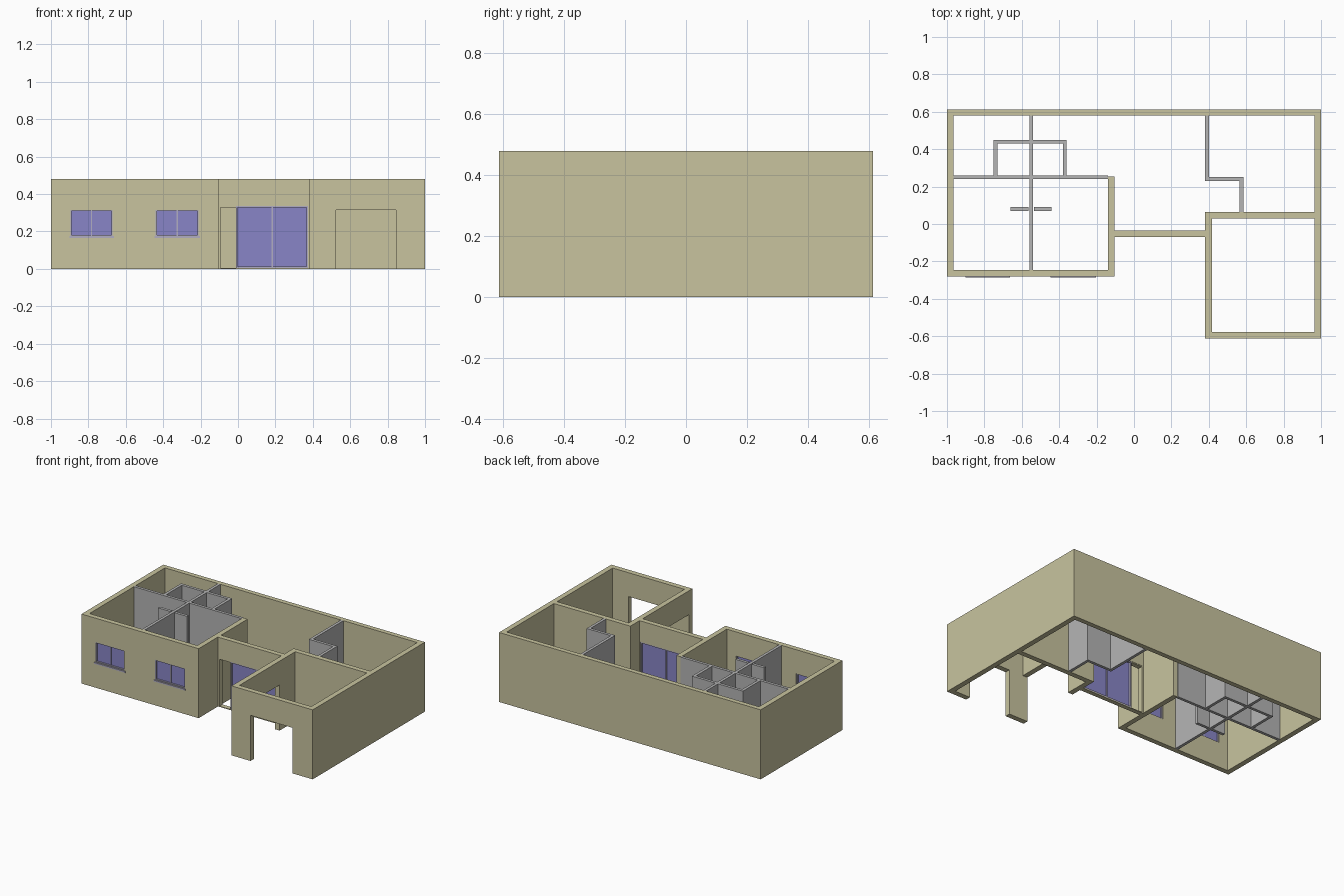
import bpy, bmesh

if "Cube" in bpy.data.objects:
    bpy.data.objects.remove(bpy.data.objects["Cube"])

H = 0.48          # wall height
TOP = 0.315       # window and garage opening head
DOOR = 0.335      # entry head


def material(name, rgb):
    m = bpy.data.materials.new(name)
    m.diffuse_color = (*rgb, 1)
    m.use_nodes = True
    m.node_tree.nodes["Principled BSDF"].inputs["Base Color"].default_value = m.diffuse_color
    return m


KHAKI = material("khaki wall", (0.58, 0.55, 0.345))
GREY = material("grey partition", (0.46, 0.46, 0.46))
GLASS = material("violet glass", (0.25, 0.235, 0.57))
FRAME = material("pale frame", (0.44, 0.42, 0.54))


def finish(name, bm, mat):
    bmesh.ops.recalc_face_normals(bm, faces=bm.faces)
    me = bpy.data.meshes.new(name)
    bm.to_mesh(me)
    bm.free()
    me.materials.append(mat)
    ob = bpy.data.objects.new(name, me)
    bpy.context.scene.collection.objects.link(ob)
    return ob


def prism(name, pts, z0, z1, mat):
    bm = bmesh.new()
    face = bm.faces.new([bm.verts.new((x, y, z0)) for x, y in pts])
    new = bmesh.ops.extrude_face_region(bm, geom=[face])["geom"]
    bmesh.ops.translate(bm, vec=(0, 0, z1 - z0),
                        verts=[v for v in new if isinstance(v, bmesh.types.BMVert)])
    return finish(name, bm, mat)


def boxes(name, items, mat):
    """One object made of boxes given as x0, x1, y0, y1, z0, z1."""
    bm = bmesh.new()
    for x0, x1, y0, y1, z0, z1 in items:
        for v in bmesh.ops.create_cube(bm, size=1)["verts"]:
            v.co = (x1 if v.co.x > 0 else x0, y1 if v.co.y > 0 else y0,
                    z1 if v.co.z > 0 else z0)
    return finish(name, bm, mat)


def cut(target, cutters):
    for c in cutters:
        c.hide_render = True
        mod = target.modifiers.new("cut", "BOOLEAN")
        mod.operation, mod.solver, mod.object = "DIFFERENCE", "EXACT", c
    dg = bpy.context.evaluated_depsgraph_get()
    dg.update()
    me = bpy.data.meshes.new_from_object(target.evaluated_get(dg))
    target.modifiers.clear()
    target.data = me
    for c in cutters:
        bpy.data.objects.remove(c)


# Outer shell: footprint solid with rooms and openings removed
shell = prism("outer_walls", [(-1, .613), (-1, -.28), (-.105, -.28), (-.105, -.07), (.38, -.07),
                              (.38, -.613), (1, -.613), (1, .613)], 0, H, KHAKI)
house = prism("house_cutter", [(-.964, .58), (-.964, -.245), (-.14, -.245), (-.14, .255),
                               (-.105, .255), (-.105, -.035), (.38, -.035), (.38, .065),
                               (.964, .065), (.964, .58)], -.1, H + .1, KHAKI)
windows = [(-.895, -.67), (-.44, -.21)]
openings = [(.416, .964, -.577, .03, -.1, H + .1),      # garage room
            (.525, .845, -.7, -.55, -.1, TOP),          # garage front
            (.3, .5, -.577, -.14, -.1, TOP),            # garage side
            (-.1, .375, -.1, -.01, -.1, DOOR)]          # entry and sliding door
openings += [(a, b, -.32, -.22, .175, TOP) for a, b in windows]
cut(shell, [house] + [boxes("opening_cutter", [o], KHAKI) for o in openings])

# Interior partitions
plan = [(-.56, -.54, -.245, .58),                               # bedroom spine
        (-.964, -.56, .24, .26), (-.54, -.14, .24, .26),        # cross wall
        (-.75, -.56, .43, .45), (-.54, -.36, .43, .45),         # closet backs
        (-.75, -.73, .26, .43), (-.38, -.36, .26, .43),         # closet sides
        (-.66, -.565, .07, .09), (-.535, -.44, .07, .09),       # stubs
        (.38, .40, .23, .58), (.40, .585, .23, .25), (.565, .585, .065, .23)]
boxes("partitions", [(*p, 0, H) for p in plan], GREY)


# Two-pane glazing with a slim frame and middle bar
def glazing(name, x0, x1, y0, y1, z0, z1, w=.006):
    mid, yc = (x0 + x1) / 2, y0 + .012
    bars = [(a, b, y0, y1, z0, z1) for a, b in ((x0, x0 + w), (x1 - w, x1))]
    bars += [(x0 + w, x1 - w, y0, y1, a, b) for a, b in ((z0, z0 + w), (z1 - w, z1))]
    bars.append((mid - w / 2, mid + w / 2, y0 + .006, y1 - .006, z0 + w, z1 - w))
    boxes(name + "_frame", bars, FRAME)
    boxes(name + "_glass", [(x0 + w, mid - w / 2, yc, yc + .006, z0 + w, z1 - w),
                            (mid + w / 2, x1 - w, yc, yc + .006, z0 + w, z1 - w)], GLASS)


for i, (a, b) in enumerate(windows):
    glazing(f"window_{i + 1}", a, b, -.278, -.25, .175, TOP)
    boxes(f"window_sill_{i + 1}", [(a - .006, b + .006, -.286, -.28, .165, .175)], FRAME)
glazing("sliding_door", -.01, .375, -.068, -.037, .005, DOOR, .008)

# Open entry doorway: jamb, head and threshold
boxes("entry_frame", [(-.1, -.094, -.068, -.037, .005, DOOR), (-.094, -.01, -.068, -.037, DOOR - .006, DOOR),
                      (-.1, .375, -.068, -.037, 0, .005)], KHAKI)
